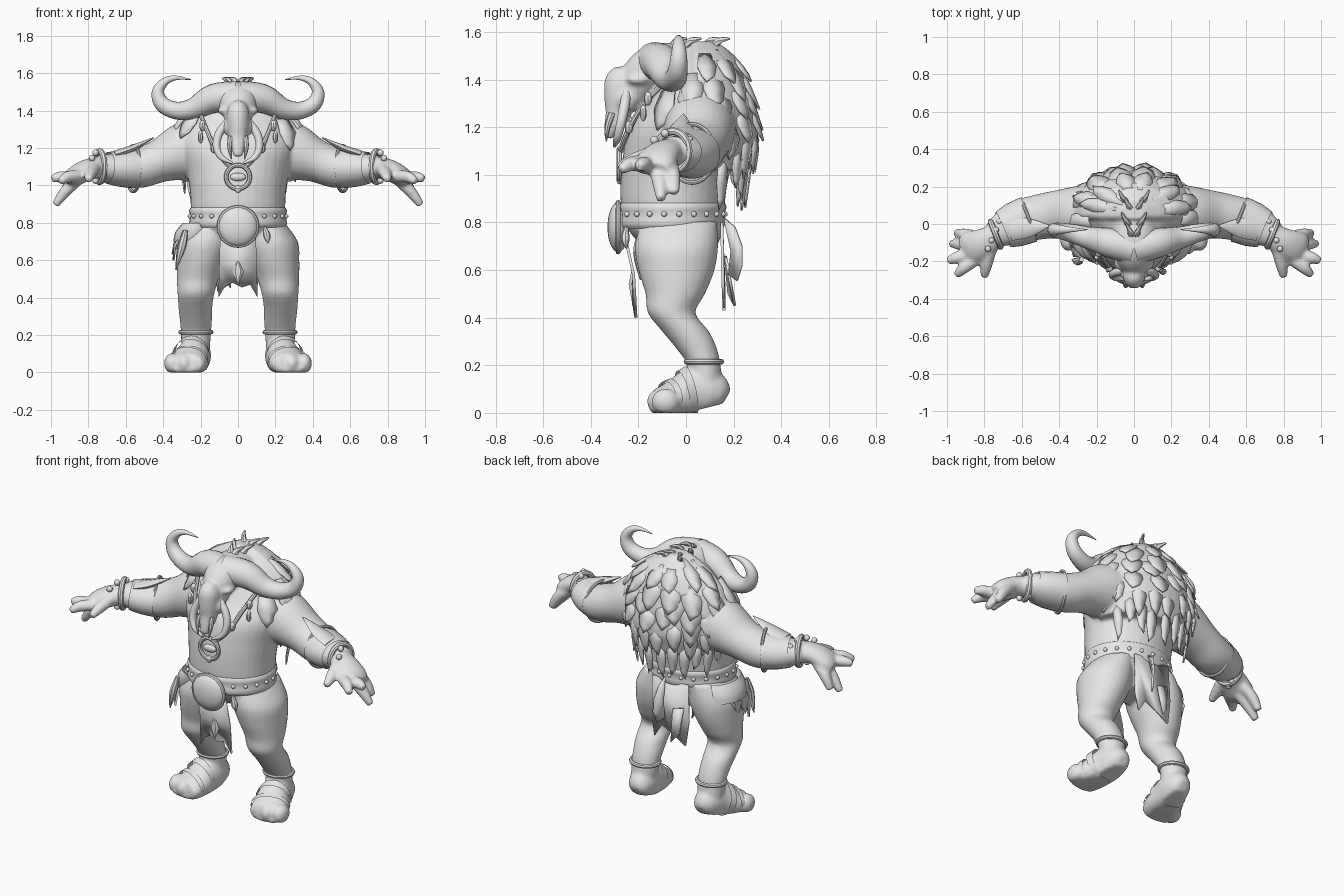
import bpy, bmesh, math, random
from mathutils import Vector as V, Matrix

random.seed(4)
X, Y, Z = V((1, 0, 0)), V((0, 1, 0)), V((0, 0, 1))
mat = bpy.data.materials.new("plain grey")
mat.diffuse_color = (0.8, 0.8, 0.8, 1)


def finish(name, bm, mirror=False, thick=0, angle=40):
    bmesh.ops.recalc_face_normals(bm, faces=bm.faces)
    me = bpy.data.meshes.new(name)
    bm.to_mesh(me)
    bm.free()
    me.materials.append(mat)
    me.shade_smooth()
    me.set_sharp_from_angle(angle=math.radians(angle))
    ob = bpy.data.objects.new(name, me)
    bpy.context.collection.objects.link(ob)
    if thick:
        m = ob.modifiers.new("thickness", 'SOLIDIFY')
        m.thickness, m.offset = thick, 0
    if mirror:
        ob.modifiers.new("mirror", 'MIRROR').use_mirror_merge = False
    return ob


def spline(pts, k):
    """Smooth curve through rows of numbers."""
    out = []
    for i in range(len(pts) - 1):
        a, b, c, d = (pts[max(0, min(len(pts) - 1, i + j))] for j in (-1, 0, 1, 2))
        for s in range(k):
            t = s / k
            out.append([.5 * (2*q + (r-p)*t + (2*p-5*q+4*r-w)*t*t + (3*q-p-3*r+w)*t**3)
                        for p, q, r, w in zip(a, b, c, d)])
    return out + [list(pts[-1])]


def bridge(bm, rings, closed=True):
    n = len(rings[0])
    for a, b in zip(rings, rings[1:]):
        for j in range(n if closed else n - 1):
            bm.faces.new((a[j], a[(j+1) % n], b[(j+1) % n], b[j]))


def add_tube(bm, pts, up, n=20, k=4, axis=None, caps=True):
    """Loft of ellipses; each point is x, y, z, radius_u, radius_v."""
    p = spline(pts, k)
    rings = []
    for i, q in enumerate(p):
        t = axis or (V(p[min(i+1, len(p)-1)][:3]) - V(p[max(i-1, 0)][:3])).normalized()
        u = up.cross(t).normalized()
        v = t.cross(u)
        rings.append([bm.verts.new(V(q[:3]) + u * max(q[3], .001) * math.cos(j*math.tau/n)
                                   + v * max(q[4], .001) * math.sin(j*math.tau/n)) for j in range(n)])
    bridge(bm, rings)
    if caps:
        bm.faces.new(rings[0])
        bm.faces.new(rings[-1])


def tube(name, pts, up, mirror=False, **kw):
    bm = bmesh.new()
    add_tube(bm, pts, up, **kw)
    return finish(name, bm, mirror)


def add_ball(bm, c, r, seg=14):
    bmesh.ops.create_uvsphere(bm, u_segments=seg, v_segments=seg // 2 + 1, radius=1,
                              matrix=Matrix.Translation(c) @ Matrix.Diagonal((*r, 1)))


def balls(name, items, mirror=False, seg=14):
    bm = bmesh.new()
    for c, r in items:
        add_ball(bm, c, r, seg)
    return finish(name, bm, mirror)


def hoop(name, c, ru, rv, minor, normal, mirror=False):
    """Elliptical ring of round section."""
    bm = bmesh.new()
    nrm = V(normal).normalized()
    u = (Y if abs(nrm.y) < .7 else Z).cross(nrm).normalized()
    v = nrm.cross(u)
    R = []
    for i in range(37):
        a = i * math.tau / 36
        d = u * math.cos(a) * ru + v * math.sin(a) * rv
        R.append([bm.verts.new(V(c) + d + d.normalized() * minor * math.cos(b*math.tau/8)
                               + nrm * minor * math.sin(b*math.tau/8)) for b in range(8)])
    bridge(bm, R)
    bmesh.ops.remove_doubles(bm, verts=bm.verts, dist=1e-5)
    return finish(name, bm, mirror)


def plate(name, pts, thick=.012, mirror=False):
    bm = bmesh.new()
    bm.faces.new([bm.verts.new(p) for p in pts])
    return finish(name, bm, mirror, thick)


# Mane outline by height: half width and depth to the back
prof = [(1.0, .28, .21), (1.15, .335, .258), (1.3, .34, .235), (1.42, .275, .2), (1.5, .19, .16), (1.56, .06, .08)]


def mane_point(th, z, out=0):
    z = max(.85, min(1.56, z))
    for a, b in zip(prof, prof[1:]):
        if z <= b[0] or b is prof[-1]:
            f = (z - a[0]) / (b[0] - a[0])
            rx, ry = a[1] + (b[1]-a[1])*f + out, a[2] + (b[2]-a[2])*f + out
            return V((rx * math.cos(th), .05 + ry * math.sin(th), z))


# Limbs, built on one side and mirrored, then fused with torso, head and mane
body = bmesh.new()
add_tube(body, [(.22, .17, .065, .03, .03), (.22, .15, .075, .06, .065), (.224, .1, .09, .08, .095), (.235, .03, .085, .088, .105),
                (.262, -.06, .055, .105, .075), (.285, -.12, .04, .1, .058), (.29, -.145, .04, .07, .035)], Z, n=24)
for x, y in ((.222, -.095), (.288, -.105), (.353, -.085)):
    add_ball(body, (x, y, .048), (.043, .06, .055))
for v in body.verts:  # flat sole rising at the heel
    v.co.z = max(v.co.z, .25 * max(0, v.co.y))
add_tube(body, [(.15, -.03, .8, .1, .16), (.175, -.04, .7, .145, .175), (.195, -.04, .6, .133, .16),
                (.215, -.045, .5, .112, .125), (.225, -.06, .42, .098, .1), (.228, 0, .34, .09, .098),
                (.225, .045, .27, .085, .085), (.225, .075, .2, .08, .07), (.228, .08, .1, .075, .075)], Y, n=28, axis=Z)
add_tube(body, [(.15, .06, 1.22, .16, .16), (.29, .055, 1.18, .15, .155), (.42, .05, 1.13, .128, .115),
                (.52, .035, 1.095, .12, .108), (.6, .015, 1.085, .115, .095), (.68, -.02, 1.09, .1, .08),
                (.75, -.06, 1.1, .072, .062)], Z, n=28)
add_tube(body, [(.72, -.05, 1.1, .06, .057), (.8, -.1, 1.085, .08, .057), (.87, -.13, 1.05, .09, .052),
                (.91, -.145, 1.025, .075, .032)], Z)
for a, b, c in (((.85, -.07, 1.05), (.91, -.055, .99), (.95, -.048, .92)),
                ((.86, -.12, 1.03), (.925, -.11, .965), (.978, -.105, .895)),
                ((.88, -.165, 1.04), (.95, -.18, 1.045), (.995, -.2, 1.035)),
                ((.85, -.19, 1.05), (.91, -.235, 1.045), (.95, -.275, 1.02)),
                ((.77, -.14, 1.09), (.79, -.22, 1.06), (.8, -.285, 1.03))):
    add_tube(body, [(*a, .036, .034), (*b, .033, .032), (*c, .02, .02)], Z, n=10)
add_ball(body, (.07, -.2, 1.4), (.04, .05, .025))
add_ball(body, (.055, -.25, 1.31), (.028, .04, .045))
copy = bmesh.ops.duplicate(body, geom=body.verts[:] + body.edges[:] + body.faces[:])["geom"]
for v in copy:
    if isinstance(v, bmesh.types.BMVert):
        v.co.x *= -1

# Torso, head and snout
add_tube(body, [(0, 0, .64, .12, .1), (0, -.04, .75, .23, .19), (0, -.055, .85, .25, .215),
                (0, -.05, .97, .257, .225), (0, -.03, 1.08, .275, .235), (0, 0, 1.2, .31, .24),
                (0, .04, 1.3, .31, .21), (0, .06, 1.4, .25, .17), (0, .06, 1.48, .17, .13),
                (0, .07, 1.53, .06, .06)], Y, n=36, axis=Z)
add_tube(body, [(0, .02, 1.46, .08, .12), (0, -.1, 1.465, .09, .115), (0, -.17, 1.43, .09, .1),
                (0, -.215, 1.36, .075, .075), (0, -.24, 1.28, .05, .05)], X)
add_tube(body, [(0, -.24, 1.415, .05, .045), (0, -.265, 1.39, .075, .06), (0, -.275, 1.33, .07, .06), (0, -.285, 1.26, .055, .05),
                (0, -.305, 1.21, .04, .042), (0, -.33, 1.155, .018, .022)], X)
add_ball(body, (0, -.315, 1.37), (.036, .03, .025))
# Mane bulk: full behind, flattened in front so it sinks into the chest
rings = []
for i in range(15):
    z = 1.02 + .54 * i / 14
    ring = [mane_point(j * math.tau / 40, z) for j in range(40)]
    rings.append([body.verts.new((p.x, p.y if p.y > .05 else .05 + (p.y - .05) * .3, p.z)) for p in ring])
bridge(body, rings)
body.faces.new(rings[0])
body.faces.new(rings[-1])
ob = finish("body", body)
m = ob.modifiers.new("fuse", 'REMESH')
m.mode, m.voxel_size, m.use_smooth_shade = 'VOXEL', .01, True
m = ob.modifiers.new("soften", 'SMOOTH')
m.factor, m.iterations = .5, 4

# Horns, tusks and teeth
tube("horn", [(.0, -.13, 1.475, .083, .085), (.13, -.1, 1.465, .078, .08), (.24, -.075, 1.41, .057, .06),
              (.33, -.05, 1.4, .047, .05), (.405, -.035, 1.435, .042, .042), (.428, -.03, 1.5, .033, .034),
              (.39, -.03, 1.555, .022, .024), (.33, -.03, 1.575, .012, .013), (.25, -.03, 1.565, .002, .002)],
     Y, True, caps=False)
tube("tusk", [(.055, -.25, 1.34, .02, .02), (.1, -.26, 1.28, .022, .022), (.115, -.275, 1.21, .02, .02),
              (.09, -.29, 1.15, .016, .016), (.03, -.3, 1.12, .006, .006)], Y, True, n=10)
tube("tooth", [(.04, -.31, 1.26, .015, .015), (.045, -.33, 1.2, .012, .012), (.035, -.335, 1.14, .003, .003)], X, True, n=8)

# Mane tufts: long pointed locks lifting off the bulk, longest at the hem
bm = bmesh.new()
for z0, count, length, lo, hi, lift in ((1.53, 6, .13, 0, 180, .022), (1.45, 8, .17, -25, 205, .022), (1.37, 10, .17, -50, 230, .022),
                                        (1.3, 8, .18, -5, 185, .024), (1.2, 9, .2, 8, 172, .026), (1.09, 9, .2, 20, 160, .034)):
    for i in range(count):
        th = math.radians(lo + (hi - lo) * (i + .5 + random.uniform(-.2, .2)) / count)
        z, L = z0 + random.uniform(-.03, .03), length * random.uniform(.75, 1.1)
        w = math.radians((hi - lo) / count * .42)
        vs = [[bm.verts.new(mane_point(th + s*d, z - L*q, o - .006*abs(s))) for s in (-1, 0, 1)]
              for q, d, o in ((0, w*.8, -.006), (.45, w, lift*.4), (.78, w*.6, lift*.75))]
        bridge(bm, vs, False)
        tip = bm.verts.new(mane_point(th + random.uniform(-.06, .06), z - L, lift))
        bm.faces.new((vs[-1][0], vs[-1][1], tip))
        bm.faces.new((vs[-1][1], vs[-1][2], tip))
for s in (-1, 1):
    for x, y in ((.02, -.06), (.045, 0), (.03, .08), (.06, .12)):
        add_tube(bm, [(s*x*.7, y, 1.54, .018, .012), (s*x, y+.02, 1.563, .012, .008), (s*(x+.02), y+.06, 1.572, .002, .002)], Y, n=6)
finish("mane_tufts", bm, thick=.008)

# Arm guards, spikes and bracelets
tube("bracer", [(.56, .025, 1.09, .126, .106), (.64, -.005, 1.09, .12, .096), (.7, -.03, 1.095, .102, .084)], Z, True, k=2, n=28, caps=False)
hoop("bracer_rim", (.56, .025, 1.09), .123, .104, .009, (1, -.4, 0), True)
tube("bracer_spike", [(.66, -.03, 1.165, .06, .02), (.56, -.02, 1.2, .05, .018), (.45, -.01, 1.255, .003, .003)], Z, True, n=8)
hoop("bracelet", (.74, -.055, 1.1), .083, .072, .016, (1, -.4, 0), True)
balls("bracelet_beads", [((.75 - .038*math.cos(a), -.06 + .09*math.cos(a), 1.1 + .078*math.sin(a)), (.018,)*3)
                         for a in [i*math.tau/10 for i in range(10)]], True, 8)

# Necklace and pendant
tube("necklace_cord", [(.2, -.1, 1.38, .012, .012), (.16, -.19, 1.28, .012, .012), (.11, -.25, 1.17, .012, .012),
                       (.04, -.275, 1.1, .012, .012)], Z, True, n=8)
balls("necklace_beads", [((.19, -.16, 1.32), (.018, .018, .03)), ((.2, -.18, 1.26), (.014, .014, .035)),
                         ((.13, -.24, 1.2), (.018, .018, .028))], True, 8)
hoop("pendant_ring", (0, -.28, 1.045), .063, .063, .012, (0, 1, 0))
balls("pendant_center", [((0, -.275, 1.045), (.045, .016, .022)), ((0, -.28, .98), (.018, .012, .02))])

# Belt, buckle and studs
tube("belt", [(0, -.06, .775, .25, .213), (0, -.06, .795, .262, .225), (0, -.058, .835, .257, .22),
              (0, -.056, .865, .262, .227), (0, -.055, .885, .25, .216)], Y, axis=Z, n=36, k=2, caps=False)
balls("belt_studs", [((.26*math.cos(a), -.06 + .223*math.sin(a), .835), (.012,)*3)
                     for a in [(i+.5)*math.tau/22 for i in range(22)]], seg=8)
balls("buckle", [((0, -.285, .78), (.105, .045, .105))], seg=24)
hoop("buckle_rim", (0, -.285, .78), .103, .103, .011, (0, 1, 0))

# Hanging cloths, hip pelt and tassels
plate("front_cloth", [(-.095, -.26, .76), (.095, -.26, .76), (.1, -.22, .58), (.105, -.21, .4), (.065, -.22, .47),
                      (.02, -.22, .455), (-.03, -.22, .48), (-.07, -.22, .46), (-.105, -.21, .4), (-.1, -.22, .58)])
tube("cloth_ornament", [(0, -.226, .6, .003, .003), (0, -.228, .54, .03, .015), (0, -.226, .47, .002, .002)], Y, n=6, k=1)
plate("back_cloth", [(-.12, .15, .8), (.12, .15, .8), (.12, .155, .55), (.1, .16, .44), (.05, .16, .52),
                     (-.03, .16, .48), (-.11, .16, .43), (-.13, .155, .58)])
plate("side_flap", [(.03, .16, .82), (.04, .205, .78), (.055, .235, .7), (.06, .235, .62), (.05, .215, .555),
                    (.02, .18, .58), (.02, .19, .68)])
plate("back_rag", [(-.1, .165, .66), (-.03, .17, .64), (-.04, .205, .45), (-.08, .18, .5)])
tube("hip_pelt", [(-.2, -.06, .8, .095, .14), (-.228, -.05, .75, .108, .145), (-.24, -.04, .7, .105, .135)],
     Y, axis=Z, k=2, n=20, caps=False)
for i, (y, x, w, d) in enumerate(((-.14, -.33, .035, .15), (-.08, -.345, .045, .1), (-.01, -.35, .04, .07))):
    plate("pelt_point_%d" % i, [(-.29, y-w, .76), (-.29, y+w, .76), (x+.01, y+w, .69), (x, y, .7-d), (x+.01, y-w, .68)])
tube("hip_tassel", [(-.28, -.19, .76, .012, .012), (-.3, -.2, .67, .022, .022), (-.33, -.19, .56, .004, .004)], Y, n=8)
tube("side_tassel", [(.14, -.25, .78, .008, .008), (.155, -.255, .73, .02, .018), (.16, -.25, .69, .003, .003)], Y, n=8)

# Ankle and foot straps
hoop("ankle_strap", (.225, .075, .215), .082, .073, .012, (0, 0, 1), True)
for nm, pts in (("instep_strap", [(.243, .02, .093, .095, .106), (.252, -.015, .085, .104, .094)]),
                ("toe_strap", [(.262, -.055, .07, .11, .075), (.272, -.08, .066, .11, .068)])):
    for v in tube(nm, pts, Z, True, k=1, n=24, caps=False).data.vertices:
        v.co.z = max(v.co.z, 0)
